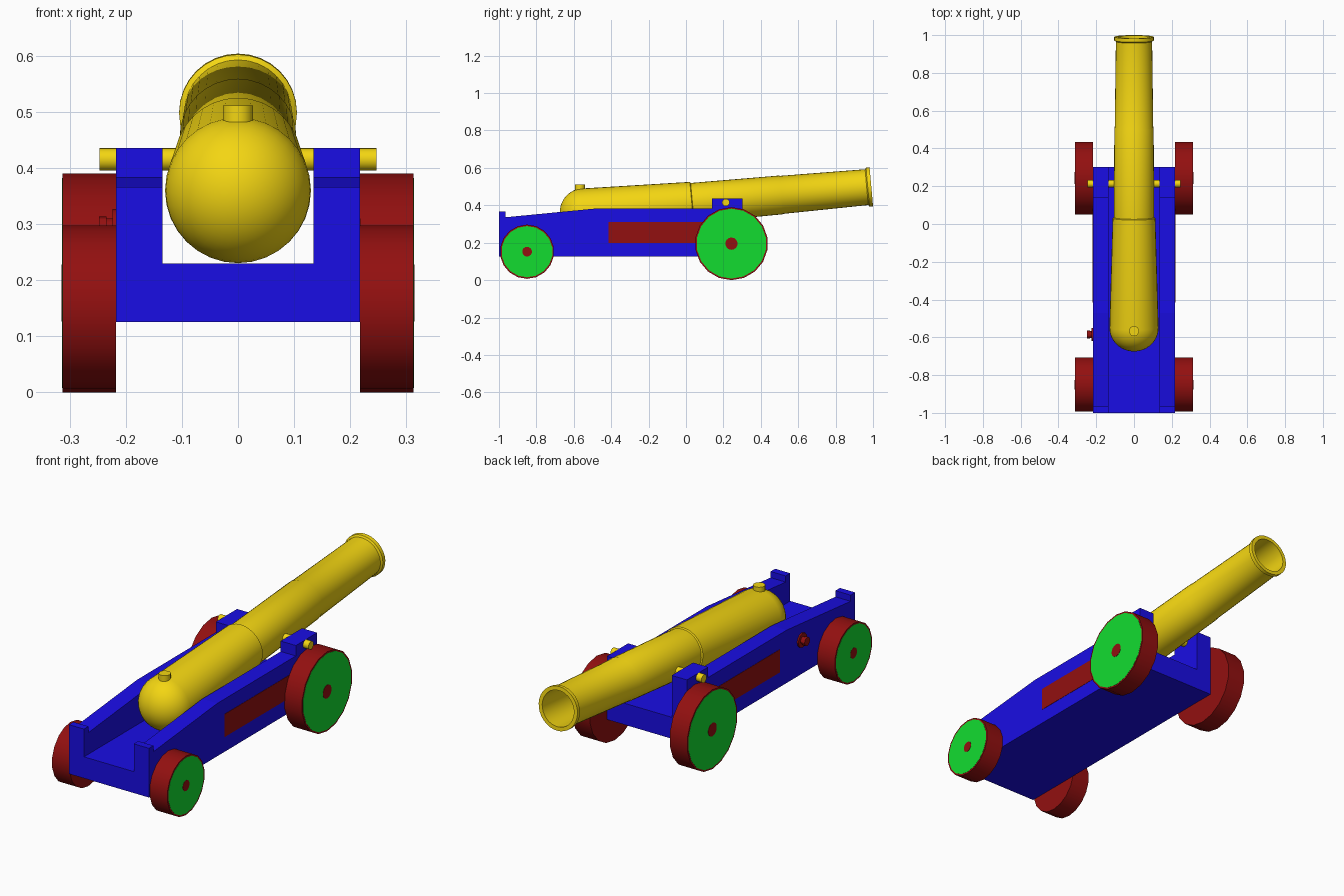
import bpy, bmesh, math
from mathutils import Vector

if "Cube" in bpy.data.objects:
    bpy.data.objects.remove(bpy.data.objects["Cube"])


def material(name, rgb):
    m = bpy.data.materials.new(name)
    m.diffuse_color = (*rgb, 1)
    m.use_nodes = True
    m.node_tree.nodes["Principled BSDF"].inputs["Base Color"].default_value = m.diffuse_color
    return m


BLUE = material("blue_paint", (0.01, 0.004, 0.78))
RED = material("red_paint", (0.29, 0.005, 0.005))
GREEN = material("green_paint", (0.006, 0.72, 0.03))
BRASS = material("brass", (0.9, 0.67, 0.006))


def finish(name, bm, mat, smooth=False):
    bmesh.ops.recalc_face_normals(bm, faces=bm.faces)
    me = bpy.data.meshes.new(name)
    bm.to_mesh(me)
    bm.free()
    ob = bpy.data.objects.new(name, me)
    bpy.context.collection.objects.link(ob)
    me.materials.append(mat)
    if smooth:
        bpy.ops.object.select_all(action='DESELECT')
        ob.select_set(True)
        bpy.context.view_layer.objects.active = ob
        bpy.ops.object.shade_smooth_by_angle(angle=math.radians(30))
    return ob


def lathe(name, profile, origin, axis, sides, mat, smooth=True):
    """Revolve (distance, radius) points about an axis; both ends are capped."""
    o, d = Vector(origin), Vector(axis).normalized()
    ref = Vector((1, 0, 0)) if abs(d.x) < 0.5 else Vector((0, 1, 0))
    v = d.cross(ref).normalized()
    u = v.cross(d)
    bm = bmesh.new()
    rings = []
    for t, r in profile:
        angles = [2 * math.pi * i / sides for i in range(sides)]
        rings.append([bm.verts.new(o + d * t + r * (math.sin(a) * u + math.cos(a) * v)) for a in angles])
    for a, b in zip(rings, rings[1:]):
        for i in range(sides):
            j = (i + 1) % sides
            bm.faces.new((a[i], a[j], b[j], b[i]))
    bm.faces.new(rings[0])
    bm.faces.new(rings[-1])
    return finish(name, bm, mat, smooth)


def slab(name, outline, x0, x1, mat):
    """Extrude a (y, z) outline from x0 to x1."""
    bm = bmesh.new()
    a = [bm.verts.new((x0, y, z)) for y, z in outline]
    b = [bm.verts.new((x1, y, z)) for y, z in outline]
    bm.faces.new(a)
    bm.faces.new(b)
    for i in range(len(a)):
        j = (i + 1) % len(a)
        bm.faces.new((a[i], a[j], b[j], b[i]))
    return finish(name, bm, mat)


def rect(y0, y1, z0, z1):
    return [(y0, z0), (y1, z0), (y1, z1), (y0, z1)]


# Carriage bed
slab("carriage_bed", rect(-1.0, 0.303, 0.125, 0.23), -0.137, 0.137, BLUE)

# Stepped carriage cheeks, panels and wheels on both sides
cheek = [(-1.0, 0.125), (0.303, 0.125), (0.303, 0.435), (0.138, 0.435), (0.138, 0.384),
         (-0.47, 0.384), (-0.965, 0.336), (-0.965, 0.366), (-1.0, 0.366)]
for side, s in (("left", -1), ("right", 1)):
    slab(f"{side}_cheek", cheek, s * 0.135, s * 0.217, BLUE)
    slab(f"{side}_panel", rect(-0.415, 0.12, 0.198, 0.31), s * 0.21, s * 0.2185, RED)
    for end, y, r, z, hub in (("front", 0.243, 0.195, 0.195, 0.033), ("rear", -0.85, 0.145, 0.152, 0.026)):
        lathe(f"{side}_{end}_wheel", [(0.217, r), (0.3125, r)], (0, y, z), (s, 0, 0), 18, RED)
        lathe(f"{side}_{end}_wheel_face", [(0.305, r - 0.008), (0.3133, r - 0.008)],
              (0, y, z), (s, 0, 0), 18, GREEN)
        lathe(f"{side}_{end}_hub", [(0.305, hub), (0.3143, hub)], (0, y, z), (s, 0, 0), 14, RED)

# Stepped knob on the left cheek only
lathe("side_knob", [(0.21, 0.035), (0.224, 0.035), (0.224, 0.018), (0.234, 0.018), (0.234, 0.021), (0.248, 0.021)],
      (0, -0.585, 0.292), (-1, 0, 0), 12, RED)

# Barrel: domed breech, stepped taper, muzzle lip and bore
tilt = math.radians(5.16)
axis = (0, math.cos(tilt), math.sin(tilt))
dome = [(-0.125 * math.cos(a), 0.13 * math.sin(a)) for a in (math.radians(4 + 86 * i / 10) for i in range(11))]
barrel = dome + [(0.583, 0.113), (0.587, 0.107), (1.06, 0.104), (1.064, 0.102), (1.522, 0.096),
                 (1.528, 0.105), (1.547, 0.105), (1.547, 0.086), (0.9, 0.086)]
lathe("barrel", barrel, (0, -0.55, 0.36), axis, 32, BRASS)

# Vent stub and trunnion bar
lathe("vent", [(0.46, 0.027), (0.511, 0.027)], (0, -0.567, 0), (0, 0, 1), 14, BRASS)
for side, s in (("left", -1), ("right", 1)):
    lathe(f"{side}_trunnion", [(0.095, 0.02), (0.247, 0.02)], (0, 0.213, 0.415), (s, 0, 0), 16, BRASS)
